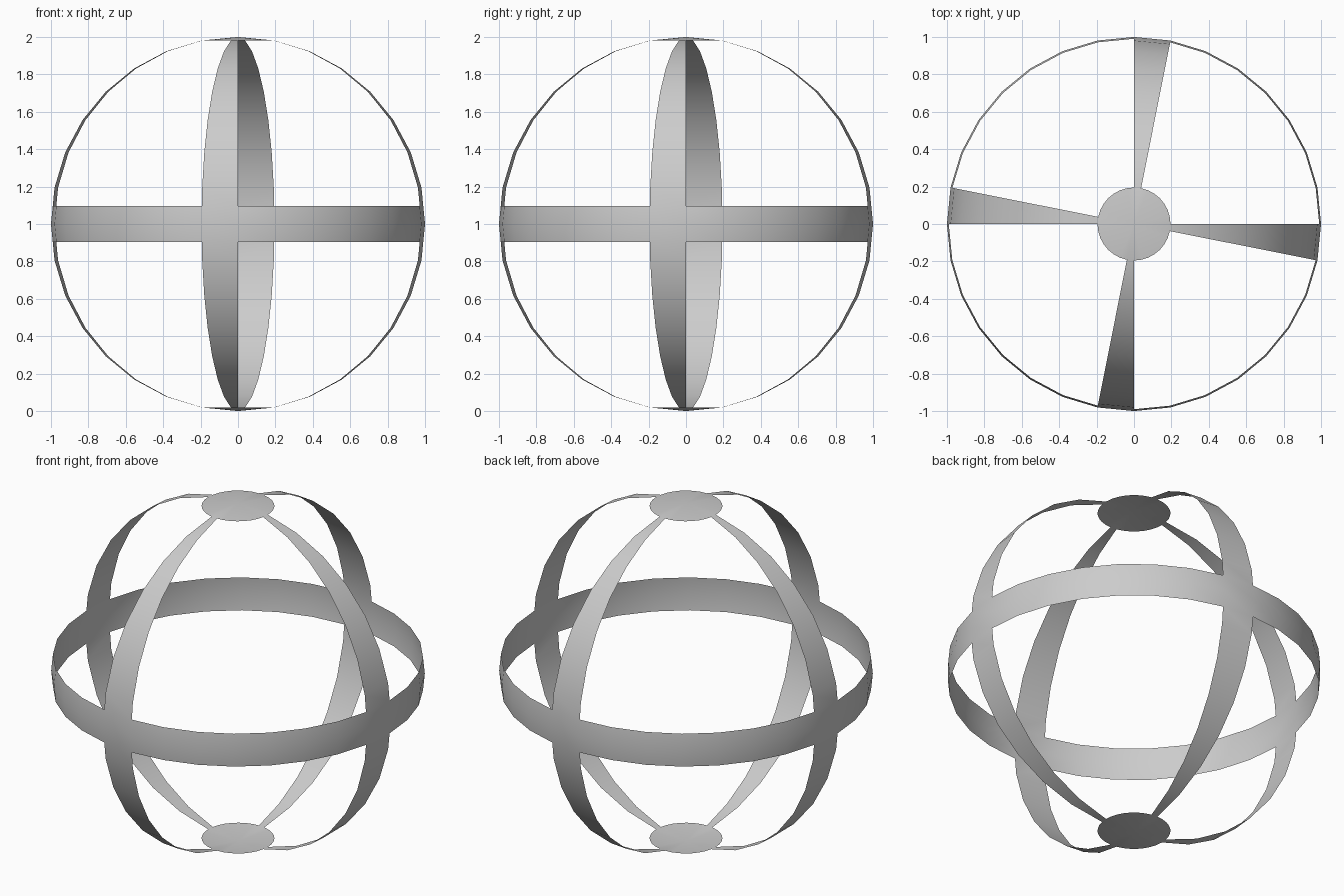
import bpy, bmesh, math
from mathutils import Vector

if "Cube" in bpy.data.objects:
    bpy.data.objects.remove(bpy.data.objects["Cube"])

SEGMENTS, RINGS = 32, 16
BAND = 0.097          # half height of the equator band
STEP = math.tau / SEGMENTS

# Sphere grid, cut just above and below the equator
bm = bmesh.new()
bmesh.ops.create_uvsphere(bm, u_segments=SEGMENTS, v_segments=RINGS, radius=1.0)
for z in (-BAND, BAND):
    bmesh.ops.bisect_plane(bm, geom=bm.verts[:] + bm.edges[:] + bm.faces[:], dist=1e-5,
                           plane_co=Vector((0, 0, z)), plane_no=Vector((0, 0, 1)))

# Keep the equator band, the two pole caps and one strip per quarter turn
def keep(face):
    c = face.calc_center_median()
    in_band = abs(c.z) < BAND
    in_cap = abs(c.z) > math.cos(STEP)
    in_strip = math.atan2(c.y, c.x) % (math.pi / 2) > math.pi / 2 - STEP
    return in_band or in_cap or in_strip

bmesh.ops.delete(bm, geom=[f for f in bm.faces if not keep(f)], context='FACES')
for f in bm.faces:
    f.smooth = True

# Stand the cage on the ground
bmesh.ops.translate(bm, verts=bm.verts[:], vec=(0, 0, 1))
mesh = bpy.data.meshes.new("sphere_cage")
bm.to_mesh(mesh)
bm.free()
bpy.context.collection.objects.link(bpy.data.objects.new("sphere_cage", mesh))
